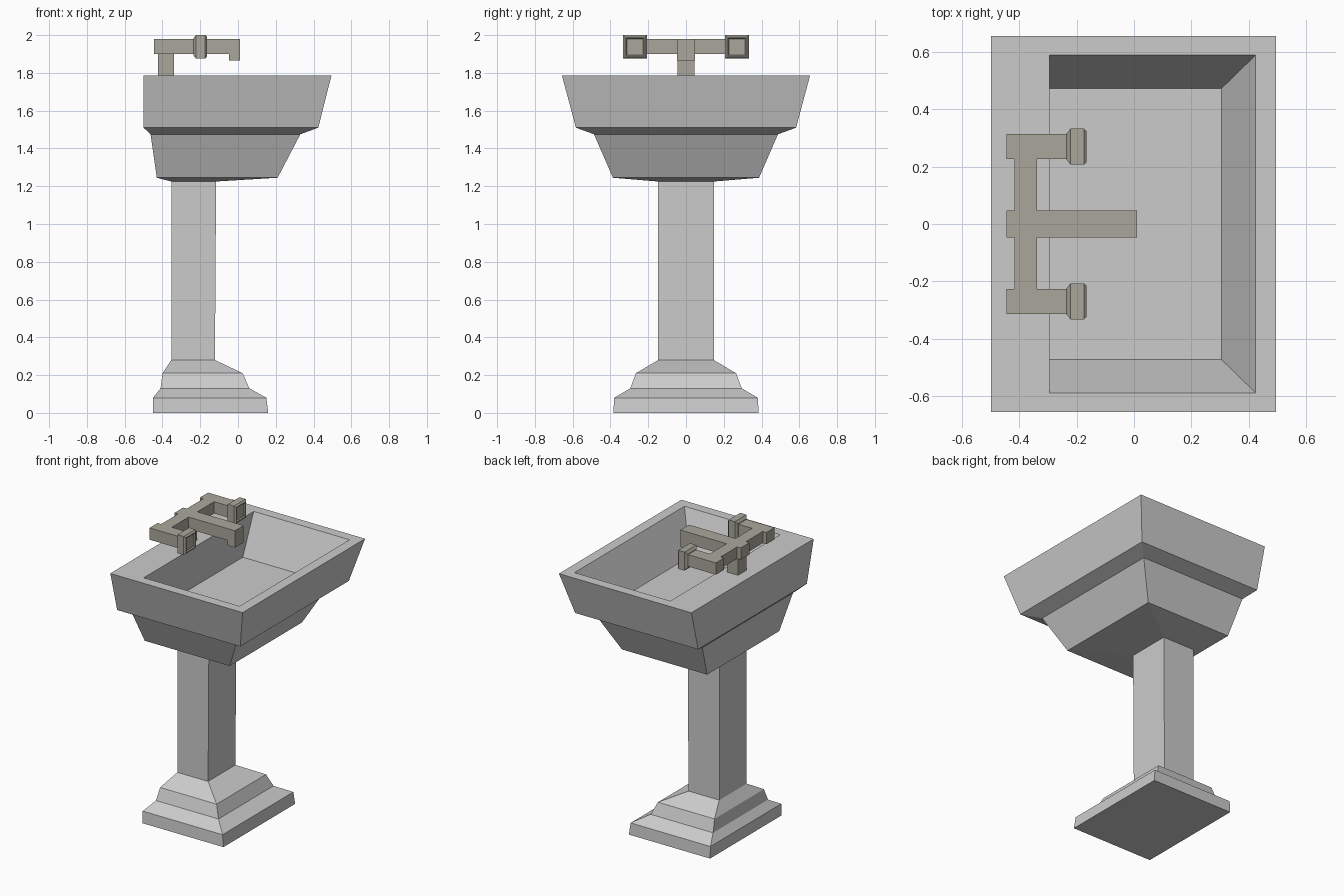
import bpy, bmesh

if "Cube" in bpy.data.objects:
    bpy.data.objects.remove(bpy.data.objects["Cube"])

metal = bpy.data.materials.new("tap_metal")
metal.diffuse_color = (0.40, 0.39, 0.33, 1)
metal.use_nodes = True
metal.node_tree.nodes["Principled BSDF"].inputs["Base Color"].default_value = metal.diffuse_color


def finish(name, bm, mat=None):
    bmesh.ops.recalc_face_normals(bm, faces=bm.faces)
    me = bpy.data.meshes.new(name)
    bm.to_mesh(me)
    bm.free()
    ob = bpy.data.objects.new(name, me)
    bpy.context.collection.objects.link(ob)
    if mat:
        me.materials.append(mat)
    return ob


def loft(name, rings, mat=None, cap_start=True, cap_end=True):
    """Bridge successive rings of points."""
    bm = bmesh.new()
    loops = [[bm.verts.new(p) for p in r] for r in rings]
    for a, b in zip(loops, loops[1:]):
        n = len(a)
        for i in range(n):
            j = (i + 1) % n
            bm.faces.new((a[i], a[j], b[j], b[i]))
    if cap_start:
        bm.faces.new(loops[0])
    if cap_end:
        bm.faces.new(loops[-1])
    return finish(name, bm, mat)


def rect(x0, x1, hy, z):
    return [(x0, -hy, z), (x1, -hy, z), (x1, hy, z), (x0, hy, z)]


# Stepped foot and square column
loft("pedestal", [rect(*r) for r in [
    (-0.45, 0.16, 0.385, 0), (-0.45, 0.15, 0.38, 0.08),
    (-0.41, 0.06, 0.295, 0.13), (-0.40, 0.025, 0.265, 0.21),
    (-0.353, -0.122, 0.147, 0.28), (-0.353, -0.116, 0.147, 1.225)]],
    cap_end=False)

# Basin: outer shell, rim, then down into the bowl
loft("basin", [rect(*r) for r in [
    (-0.353, -0.116, 0.147, 1.225), (-0.43, 0.21, 0.387, 1.245),
    (-0.463, 0.33, 0.487, 1.475), (-0.50, 0.425, 0.583, 1.51),
    (-0.50, 0.495, 0.657, 1.787), (-0.295, 0.425, 0.59, 1.787),
    (-0.295, 0.305, 0.473, 1.52)]], cap_start=False)

# Tap body: flat plan outline, mirrored across y and extruded
half = [(0.01, 0.047), (-0.338, 0.047), (-0.338, 0.227), (-0.235, 0.227),
        (-0.235, 0.314), (-0.445, 0.314), (-0.445, 0.227), (-0.418, 0.227),
        (-0.418, 0.047), (-0.445, 0.047)]
plan = half + [(x, -y) for x, y in reversed(half)]
loft("tap_body", [[(x, y, z) for x, y in plan] for z in (1.90, 1.98)], metal)

# Tap post and spout tip
loft("tap_post", [rect(-0.423, -0.34, 0.045, z) for z in (1.787, 1.90)], metal)
loft("spout_tip", [rect(-0.047, 0.01, 0.047, z) for z in (1.865, 1.90)], metal)

# Square handles with chamfers and a shallow dished face
for side, name in ((-1, "handle_right"), (1, "handle_left")):
    rings = []
    for x, h in [(-0.235, 0.046), (-0.222, 0.063), (-0.175, 0.063),
                 (-0.165, 0.053), (-0.165, 0.048), (-0.172, 0.042)]:
        rings.append([(x, side * 0.27 + a * h, 1.938 + b * h)
                      for a, b in ((-1, -1), (1, -1), (1, 1), (-1, 1))])
    loft(name, rings, metal)
